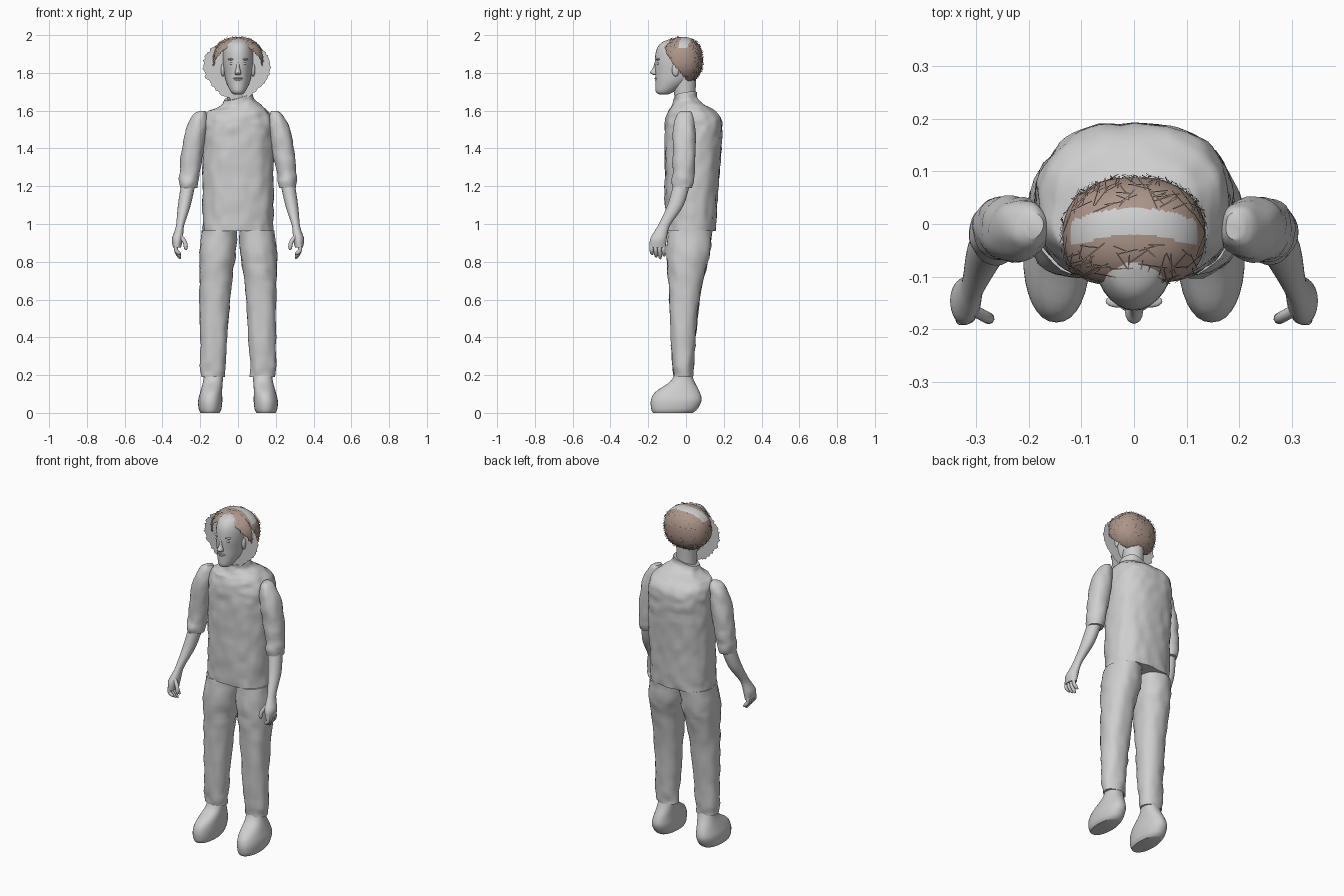
import bpy, bmesh, math, random
from mathutils import Vector, noise

random.seed(4)
if "Cube" in bpy.data.objects:
    bpy.data.objects.remove(bpy.data.objects["Cube"])


def material(name, rgb):
    m = bpy.data.materials.new(name)
    m.use_nodes = True
    m.diffuse_color = (*rgb, 1)
    m.node_tree.nodes["Principled BSDF"].inputs["Base Color"].default_value = (*rgb, 1)
    return m


GREY = material("plain grey", (0.62, 0.62, 0.62))
BROWN = material("hair brown", (0.41, 0.30, 0.25))


def finish(bm, name, mats, smooth=True):
    mesh = bpy.data.meshes.new(name)
    bm.to_mesh(mesh)
    bm.free()
    ob = bpy.data.objects.new(name, mesh)
    bpy.context.collection.objects.link(ob)
    for m in mats:
        mesh.materials.append(m)
    if smooth:
        bpy.ops.object.select_all(action="DESELECT")
        ob.select_set(True)
        bpy.context.view_layer.objects.active = ob
        bpy.ops.object.shade_smooth_by_angle(angle=math.radians(45))
    return ob


def spline(pts, steps=4):
    """Smooth a list of section tuples with a Catmull-Rom curve."""
    out = []
    for i in range(len(pts) - 1):
        p0, p1 = pts[max(i - 1, 0)], pts[i]
        p2, p3 = pts[i + 1], pts[min(i + 2, len(pts) - 1)]
        for s in range(steps):
            t = s / steps
            out.append([b + t / 2 * (c - a + t * (2 * a - 5 * b + 4 * c - d + t * (3 * (b - c) + d - a)))
                        for a, b, c, d in zip(p0, p1, p2, p3)])
    return out + [list(pts[-1])]


def bulge(value, power):
    """Round a sine or cosine towards a squarer outline."""
    return math.copysign(abs(value) ** (2 / power), value)


def loft(name, sections, side=1, power=2.0, wrinkle=0.0, n=32, steps=4):
    """Stack oval sections (z, x, y, x radius, y radius) into a closed body."""
    bm = bmesh.new()
    rings = []
    for z, cx, cy, rx, ry in spline(sections, steps):
        ring = []
        for k in range(n):
            a = math.tau * k / n
            c, s = bulge(math.cos(a), power), bulge(math.sin(a), power)
            p = Vector((side * (cx + rx * c), cy + ry * s, z))
            w = wrinkle * noise.noise(p * 22)
            ring.append(bm.verts.new(p + Vector((side * c * w, s * w, 0))))
        rings.append(ring)
    for a, b in zip(rings, rings[1:]):
        for k in range(n):
            bm.faces.new((a[k], a[(k + 1) % n], b[(k + 1) % n], b[k]))
    bm.faces.new(rings[0])
    bm.faces.new(rings[-1])
    bmesh.ops.recalc_face_normals(bm, faces=bm.faces)
    return finish(bm, name, [GREY])


def ball(name, loc, size):
    bm = bmesh.new()
    bmesh.ops.create_uvsphere(bm, u_segments=16, v_segments=10, radius=1)
    for v in bm.verts:
        v.co = Vector(loc) + v.co * Vector(size)
    return finish(bm, name, [GREY])


def tube(name, points, radius):
    cu = bpy.data.curves.new(name, "CURVE")
    cu.dimensions = "3D"
    cu.bevel_depth = radius
    cu.bevel_resolution = 3
    cu.use_fill_caps = True
    sp = cu.splines.new("POLY")
    path = spline(points)
    sp.points.add(len(path) - 1)
    for i, (pt, co) in enumerate(zip(sp.points, path)):
        pt.co = (*co, 1)
        pt.radius = 1 if i < len(path) - 2 else 0.8 - 0.4 * (i == len(path) - 1)
    ob = bpy.data.objects.new(name, cu)
    bpy.context.collection.objects.link(ob)
    cu.materials.append(GREY)


# Shirt body with a short collar that dips to the front and to one side
shirt = loft("shirt", [(.963, 0, .025, .185, .13), (1.2, 0, .03, .188, .142), (1.45, 0, .038, .187, .152),
                       (1.55, 0, .041, .18, .148), (1.60, 0, .03, .155, .122), (1.63, 0, .008, .11, .085),
                       (1.655, 0, -.002, .085, .066), (1.69, 0, -.004, .074, .062)],
             power=2.4, wrinkle=.008, n=64, steps=8)
for v in shirt.data.vertices:
    if v.co.z > 1.6:
        v.co.z += (v.co.z - 1.6) / .09 * (.28 * v.co.x + .2 * v.co.y - .012)

# Limbs, mirrored
for side, word in ((1, "left"), (-1, "right")):
    loft(word + "_sleeve", [(1.598, .19, -.005, .016, .025), (1.575, .204, -.005, .037, .043),
                            (1.5, .221, -.01, .055, .06), (1.38, .242, -.01, .058, .061),
                            (1.27, .257, -.012, .053, .056), (1.22, .262, -.018, .049, .058),
                            (1.19, .262, -.02, .045, .05)], side, 2.1, .007)
    loft(word + "_forearm", [(1.22, .262, -.02, .038, .043), (1.1, .284, -.055, .034, .043),
                             (1.0, .305, -.112, .022, .032), (.96, .313, -.132, .024, .036),
                             (.92, .321, -.146, .029, .044), (.875, .323, -.15, .021, .042)], side)
    for i, tip in enumerate((.84, .825, .815, .83)):
        y = -.182 + i * .021
        tube(f"{word}_finger_{i + 1}", [(side * .327, y, .895), (side * .328, y, .86),
                                        (side * .304, y + .004, tip)], .0105)
    tube(word + "_thumb", [(side * .304, -.165, .935), (side * .28, -.178, .90),
                           (side * .276, -.18, .862)], .011)
    loft(word + "_trouser_leg", [(.965, .099, .022, .092, .116), (.85, .108, .013, .097, .116),
                                 (.75, .115, .003, .089, .1), (.6, .122, -.008, .08, .08),
                                 (.4, .128, -.015, .073, .066), (.25, .132, -.015, .068, .055),
                                 (.19, .13, -.015, .064, .05)], side, 2.2, .008)
    loft(word + "_shoe", [(.21, .127, -.015, .052, .044), (.165, .133, -.02, .052, .065),
                          (.11, .142, -.045, .058, .118), (.065, .147, -.052, .064, .134),
                          (.02, .148, -.062, .06, .122), (0, .148, -.07, .05, .105)], side, 2.2)
    # Ears and eyes
    ball(word + "_ear", (side * .08, -.055, 1.815), (.011, .02, .034))
    ball(word + "_eye", (side * .03, -.147, 1.85), (.015, .009, .008))
    ball(word + "_brow", (side * .032, -.147, 1.872), (.022, .012, .006))

# Neck, head and face
loft("neck", [(1.58, 0, -.002, .06, .055), (1.68, 0, -.006, .055, .056), (1.78, 0, -.01, .058, .065)])
loft("head", [(1.685, 0, -.118, .018, .02), (1.70, 0, -.112, .038, .048), (1.75, 0, -.072, .062, .09),
              (1.80, 0, -.05, .073, .113), (1.86, 0, -.045, .08, .12), (1.92, 0, -.042, .078, .115),
              (1.96, 0, -.04, .06, .09), (1.98, 0, -.04, .025, .04)])
loft("nose", [(1.86, 0, -.153, .008, .012), (1.825, 0, -.16, .01, .016),
              (1.802, 0, -.168, .017, .022), (1.79, 0, -.16, .014, .014)], n=16)
ball("upper_lip", (0, -.157, 1.771), (.027, .01, .005))
ball("lower_lip", (0, -.154, 1.762), (.022, .01, .006))
ball("chin", (0, -.146, 1.714), (.02, .016, .014))

# Hair cap, swept back from the forehead, with a pale band over the crown
CENTRE, SIZE = Vector((0, -.021, 1.868)), Vector((.136, .11, .123))


def cap_point(d):
    """Place a unit direction on the slightly boxy cap surface."""
    return CENTRE + Vector([bulge(c, 2.25) for c in d]) * SIZE


def bare(p):
    low = max(1.75, 1.765 - 1.2 * p.y)
    if p.y < -.05:
        low = min(low, 1.91) + .055 * (1 - abs(p.x) / .13)
    return p.z < low


def in_band(p):
    return p.z > 1.9 and abs(p.x) < .12 and -.02 < p.y + 1.7 * p.x ** 2 < .03


bm = bmesh.new()
bmesh.ops.create_uvsphere(bm, u_segments=80, v_segments=56, radius=1)
for v in bm.verts:
    v.co = cap_point(v.co.normalized())
bmesh.ops.delete(bm, geom=[f for f in bm.faces if bare(f.calc_center_median())], context="FACES")
for f in bm.faces:
    f.material_index = int(in_band(f.calc_center_median()))
finish(bm, "hair_cap", [BROWN, GREY])

# Loose strands crossing over the cap
bm = bmesh.new()
count = 0
while count < 240:
    d = Vector([random.gauss(0, 1) for _ in range(3)]).normalized()
    along = d.cross(Vector([random.gauss(0, 1) for _ in range(3)])).normalized()
    across = d.cross(along) * .0012
    reach = random.uniform(.014, .03)
    p = cap_point(d)
    ends = [p + along * reach * s for s in (-1, 0, 1)]
    if any(bare(e) or in_band(e) for e in ends):
        continue
    quad = [p + d * .004 + along * reach * s + across * t for s, t in ((-1, -1), (1, -1), (1, 1), (-1, 1))]
    if max(q.z for q in quad) < 2.0:
        bm.faces.new([bm.verts.new(q) for q in quad])
        count += 1
finish(bm, "hair_strands", [BROWN], smooth=False)

# Flat ragged sheet of hair standing across the head, narrower at the neck
bm = bmesh.new()
rim = []
for k in range(110):
    a = math.tau * k / 110
    r = 1 + random.uniform(-.05, .03)
    wide = .182 * (1 - .25 * max(0, -math.sin(a)))
    rim.append(bm.verts.new((-.006 + wide * r * math.cos(a), -.055, 1.82 + .165 * r * math.sin(a))))
hub = bm.verts.new((0, -.055, 1.82))
for k in range(len(rim)):
    bm.faces.new((hub, rim[k], rim[(k + 1) % len(rim)]))
finish(bm, "hair_sheet", [GREY], smooth=False)
